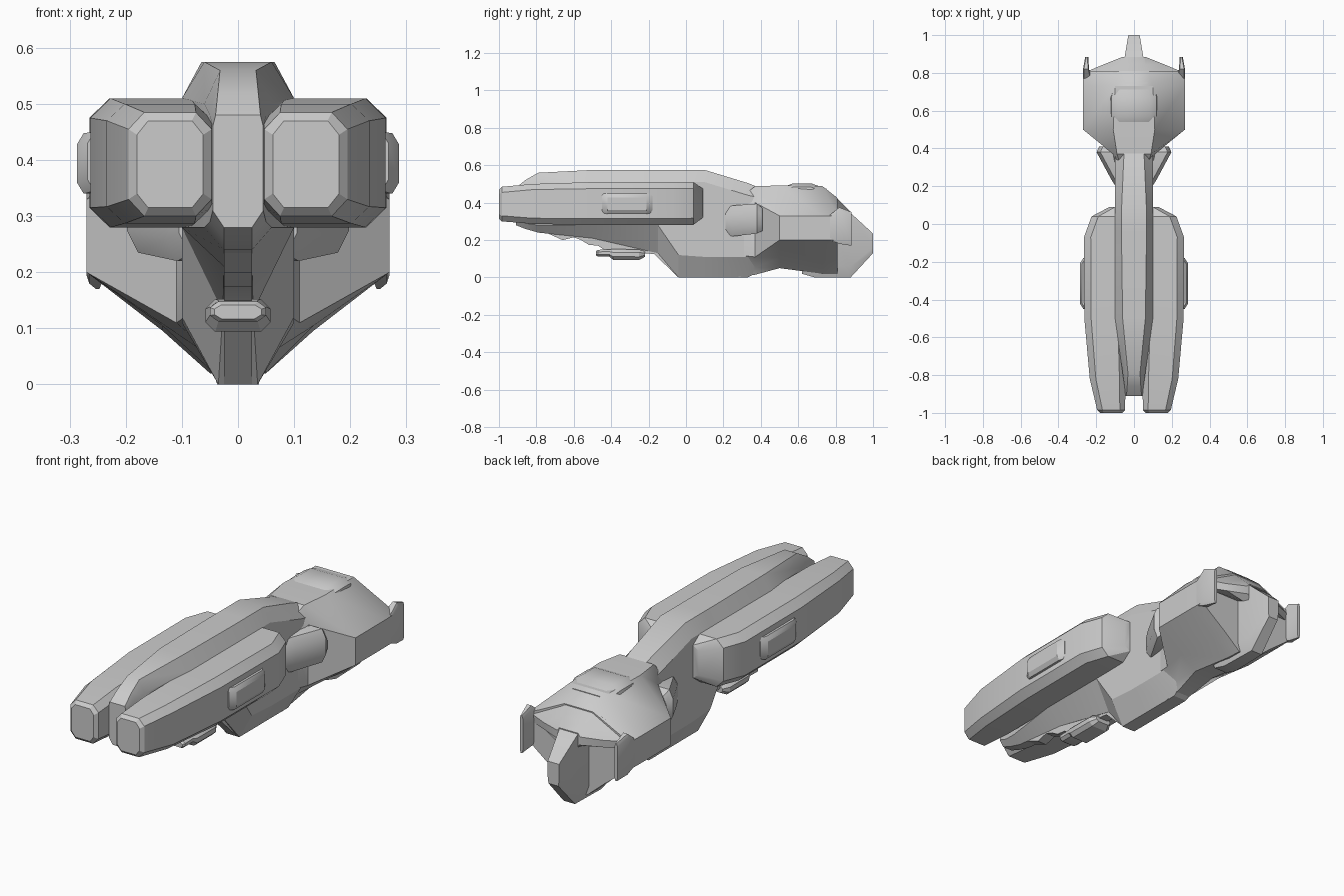
import bpy, bmesh, math


def finish(name, bm, angle=28):
    bmesh.ops.remove_doubles(bm, verts=bm.verts, dist=0.0005)
    bmesh.ops.recalc_face_normals(bm, faces=bm.faces)
    me = bpy.data.meshes.new(name)
    bm.to_mesh(me)
    bm.free()
    ob = bpy.data.objects.new(name, me)
    bpy.context.collection.objects.link(ob)
    bpy.ops.object.select_all(action='DESELECT')
    ob.select_set(True)
    bpy.context.view_layer.objects.active = ob
    bpy.ops.object.shade_smooth_by_angle(angle=math.radians(angle))
    return ob


def loft(name, rings, angle=28):
    """Skin a list of equal-length rings of 3D points and cap both ends."""
    bm = bmesh.new()
    vr = [[bm.verts.new(p) for p in r] for r in rings]
    n = len(vr[0])
    for a, b in zip(vr, vr[1:]):
        for i in range(n):
            j = (i + 1) % n
            bm.faces.new((a[i], a[j], b[j], b[i]))
    bm.faces.new(vr[0])
    bm.faces.new(vr[-1])
    return finish(name, bm, angle)


def sym(y, half):
    """Closed ring mirrored across x = 0 from a half outline, top to bottom."""
    return [(x, y, z) for x, z in half] + [(-x, y, z) for x, z in reversed(half)]


def octa(y, x0, x1, z0, z1, cx, cz):
    """Rectangle with chamfered corners in the xz plane."""
    return [(x0 + cx, y, z1), (x1 - cx, y, z1), (x1, y, z1 - cz), (x1, y, z0 + cz),
            (x1 - cx, y, z0), (x0 + cx, y, z0), (x0, y, z0 + cz), (x0, y, z1 - cz)]


def plate(name, outline, w):
    """Flat plate: side outline (y, z) extruded to half width w."""
    return loft(name, [[(s * w, y, z) for y, z in outline] for s in (-1, 1)])


def both_sides(name, rings, angle=28):
    for side, s in (("right", 1), ("left", -1)):
        loft(f"{side}_{name}", [[(s * x, y, z) for x, y, z in r] for r in rings], angle)


# Spine: y, top width, top z, shoulder width, shoulder z, lower z, bottom width, bottom z
spine = [
    (-0.91, .040, .48, .045, .46, .31, .025, .28),
    (-0.86, .036, .52, .050, .48, .29, .025, .26),
    (-0.79, .032, .56, .060, .50, .28, .025, .24),
    (-0.50, .060, .575, .10, .51, .28, .025, .21),
    (-0.15, .065, .575, .10, .51, .28, .027, .13),
    (-0.04, .065, .575, .10, .51, .12, .035, 0),
    (0.10, .065, .575, .10, .51, .11, .035, 0),
    (0.33, .055, .505, .10, .44, .11, .035, 0),
    (0.42, .050, .470, .10, .42, .13, .035, .05),
]
loft("central_spine", [sym(y, [(wt, zt), (w, zs), (w, zl), (wb, zb)])
                       for y, wt, zt, w, zs, zl, wb, zb in spine])

# Stepped keel under the nose
plate("nose_keel", [(-.88, .30), (-.66, .20), (-.60, .215), (-.56, .20), (-.52, .175),
                    (-.47, .17), (-.44, .15), (-.17, .125), (-.04, 0), (-.02, .30)], .025)

# Long side pods
pod = [
    (-1.00, .062, .180, .315, .470, .020, .025),
    (-0.985, .047, .195, .300, .485, .028, .03),
    (-0.82, .045, .234, .287, .500, .032, .03),
    (-0.50, .050, .263, .280, .510, .036, .035),
    (-0.07, .050, .265, .280, .510, .036, .035),
    (0.04, .050, .225, .282, .510, .036, .035),
    (0.09, .050, .130, .320, .475, .030, .02),
]
both_sides("pod", [octa(*r) for r in pod])

# Raised blisters on the outer pod faces
both_sides("pod_blister", [octa(y, .24, x, z0, z1, .012, .02) for y, x, z0, z1 in
                           [(-.45, .268, .345, .450), (-.42, .287, .340, .448),
                            (-.21, .287, .340, .448), (-.18, .268, .345, .450)]])

# Small gun hanging under the nose
loft("under_gun", [octa(y, -w, w, z0, z1, w * .3, (z1 - z0) * .3) for y, w, z0, z1 in
                   [(-.48, .042, .117, .142), (-.47, .050, .112, .148), (-.41, .050, .112, .150),
                    (-.39, .058, .094, .152), (-.25, .058, .094, .150), (-.22, .040, .11, .14)]])

# Rear hull: y, roof width, roof z, side width, side top z, side bottom z, keel width, keel z
hull = [
    (0.28, .06, .42, .095, .37, .12, .037, 0),
    (0.37, .09, .488, .11, .40, .11, .037, .015),
    (0.50, .11, .492, .270, .33, .20, .05, .05),
    (0.73, .10, .488, .270, .33, .20, .05, .02),
    (0.81, .075, .425, .268, .33, .20, .045, .02),
]
loft("rear_hull", [sym(y, [(wt, zt), (w, zh), (w, zl), (w * .5, zl * .45 + zb * .3), (wb, zb)])
                   for y, wt, zt, w, zh, zl, wb, zb in hull], 35)

# Roof overhang running back to the tail
loft("roof_overhang", [sym(y, h) for y, h in [
    (.80, [(.075, .43), (.268, .33), (.255, .29), (.06, .29)]),
    (.845, [(.06, .385), (.16, .325), (.15, .29), (.05, .27)]),
    (.885, [(.05, .345), (.06, .33), (.055, .29), (.04, .26)])]], 35)

# Low dome on the hull roof
loft("roof_dome", [sym(y, [(w * .7, z), (w, z - .02), (w * 1.1, .43)]) for y, w, z in
                   [(.53, .11, .487), (.57, .12, .503), (.67, .12, .503), (.75, .10, .475)]], 35)

# Pointed tips at the rear corners
both_sides("corner_tip", [octa(y, x0, x1, z0, z1, .005, .015) for y, x0, x1, z0, z1 in
                          [(.77, .225, .270, .20, .335), (.82, .238, .270, .18, .375),
                           (.885, .242, .258, .17, .35)]])

# Tail fin, narrowing to the rear
loft("tail_fin", [sym(y, [(wt, zt), (wt, zm), (wb, zb)]) for y, wt, zt, zm, wb, zb in
                  [(.62, .06, .40, .08, .035, .02), (.69, .06, .42, .07, .035, 0),
                   (.88, .050, .345, .06, .030, 0), (1.0, .030, .235, .16, .026, .13)]])

# Faceted side intakes at the neck
both_sides("neck_intake", [octa(y, .07, x, z0, z1, .02, .04) for y, x, z0, z1 in
                           [(.21, .105, .23, .37), (.25, .128, .22, .385),
                            (.38, .198, .235, .395), (.41, .185, .25, .37)]])
